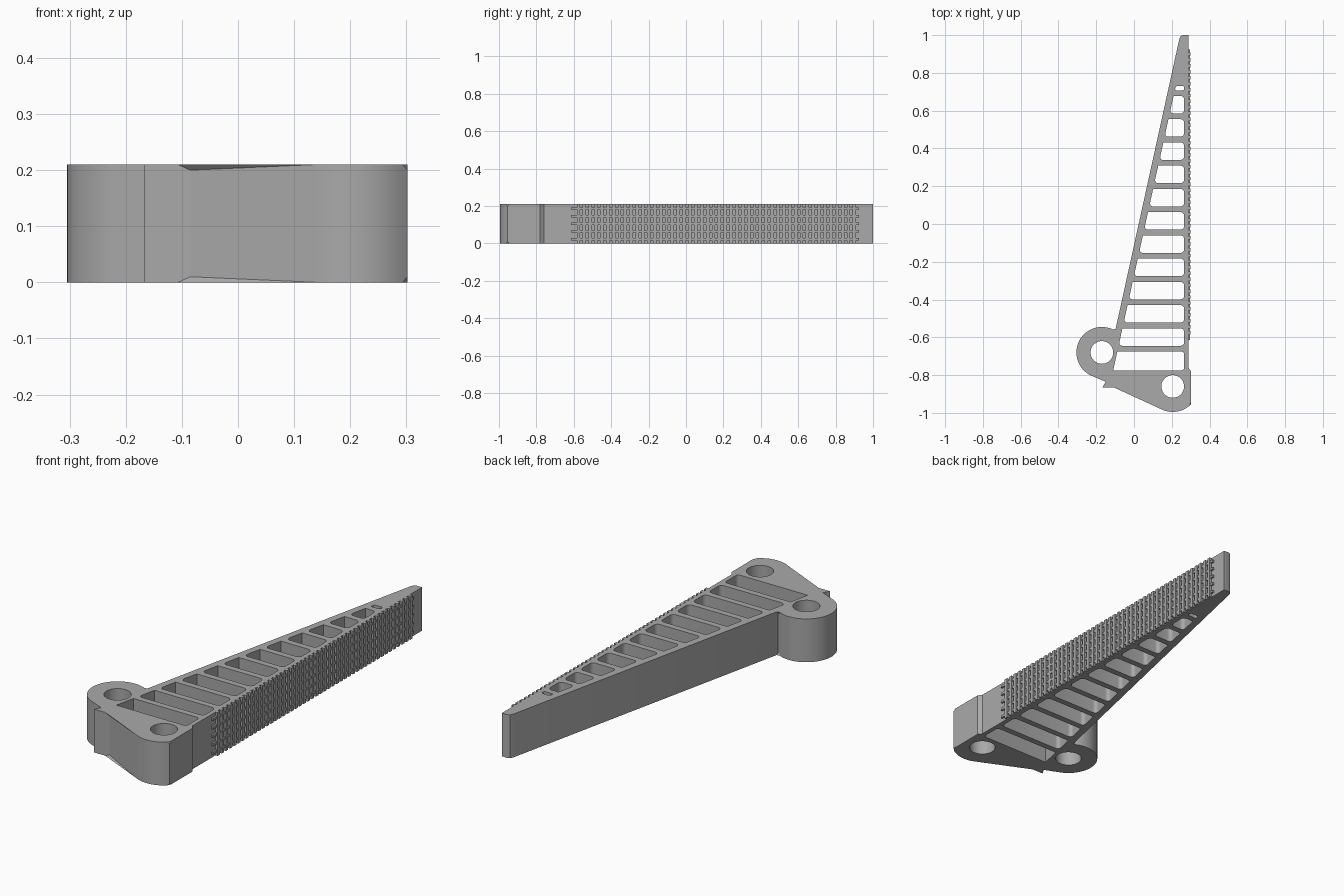
import bpy, bmesh, math

if "Cube" in bpy.data.objects:
    bpy.data.objects.remove(bpy.data.objects["Cube"])

HEIGHT = 0.21
PIVOT = (0.205, -0.86)      # front mounting eye
BOSS = (-0.17, -0.68)       # side mounting eye
R_OUT, R_HOLE = 0.135, 0.06

grey = bpy.data.materials.new("grey plastic")
grey.use_nodes = True
colour = (0.4, 0.4, 0.4, 1)
grey.diffuse_color = colour
grey.node_tree.nodes["Principled BSDF"].inputs["Base Color"].default_value = colour


def arc(centre, r, a0, a1, n):
    return [(centre[0] + r * math.cos(math.radians(a0 + (a1 - a0) * i / n)),
             centre[1] + r * math.sin(math.radians(a0 + (a1 - a0) * i / n)))
            for i in range(n + 1)]


def prism(bm, points, z0, z1):
    """Extrude a counter-clockwise outline; returns its bottom and top vertices."""
    low = [bm.verts.new((x, y, z0)) for x, y in points]
    high = [bm.verts.new((x, y, z1)) for x, y in points]
    bm.faces.new(low[::-1])
    bm.faces.new(high)
    for i in range(len(points)):
        j = (i + 1) % len(points)
        bm.faces.new((low[i], low[j], high[j], high[i]))
    return low, high


def box(bm, x0, x1, y0, y1, z0, z1):
    prism(bm, [(x0, y0), (x1, y0), (x1, y1), (x0, y1)], z0, z1)


def finish(bm, name):
    mesh = bpy.data.meshes.new(name)
    bmesh.ops.recalc_face_normals(bm, faces=bm.faces[:])
    bm.to_mesh(mesh)
    bm.free()
    obj = bpy.data.objects.new(name, mesh)
    bpy.context.collection.objects.link(obj)
    mesh.materials.append(grey)
    return obj


def wall_x(y):
    """Outer face of the slanted back wall."""
    return -0.10 + 0.34 * (y + 0.565) / 1.545


# Body outline: contact wall, tip, slanted wall, side boss, step, front eye
boss_arc = arc(BOSS, R_OUT, 58.5, 245, 36)
front_arc = arc(PIVOT, R_OUT, 242, 315.3, 16)
outline = ([(0.302, -0.78), (0.288, -0.76), (0.288, 1.0), (0.258, 1.0),
            (0.247, 0.995), (0.24, 0.98)] + boss_arc
           + [(-0.15, -0.835), (-0.167, -0.865), (-0.085, -0.865)]
           + front_arc[:-1] + [(0.302, front_arc[-1][1])])
bm = bmesh.new()
rings = prism(bm, outline, 0, HEIGHT)

# Chamfer the rims of the boss and of the front eye
boss_ids = range(6, 6 + len(boss_arc))
front_ids = range(len(outline) - len(front_arc) - 1, len(outline))
rim = []
for ring in rings:
    for ids in (boss_ids, front_ids):
        rim += [bm.edges.get((ring[a], ring[a + 1])) for a in list(ids)[:-1]]
bmesh.ops.bevel(bm, geom=rim, offset=0.01, segments=1, affect='EDGES')
body = finish(bm, "finger_body")

# Cutters: rounded pockets between the ribs, and the two eye holes
bm = bmesh.new()
PITCH, RIB, RIGHT = 0.123, 0.03, 0.266


def pocket(y0, y1, radius, sharp):
    left0, left1 = wall_x(y0) + 0.036, wall_x(y1) + 0.036
    low, high = prism(bm, [(left0, y0), (RIGHT, y0), (RIGHT, y1), (left1, y1)], -0.1, HEIGHT + 0.1)
    edges = [bm.edges.get((low[i], high[i])) for i in range(4) if i not in sharp]
    bmesh.ops.bevel(bm, geom=edges, offset=radius, segments=5, profile=0.5, affect='EDGES')


pocket(-0.775, -0.66 - RIB / 2, 0.015, (0, 3))
for i in range(11):
    y = -0.66 + i * PITCH
    pocket(y + RIB / 2, y + PITCH - RIB / 2, 0.02, (3,))
pocket(0.708, 0.73, 0.008, ())
for centre in (PIVOT, BOSS):
    prism(bm, arc(centre, R_HOLE, 0, 360, 40)[:-1], -0.1, HEIGHT + 0.1)
cutter = finish(bm, "pocket_cutter")
cutter.hide_render = True

cut = body.modifiers.new("pockets", 'BOOLEAN')
cut.operation = 'DIFFERENCE'
cut.solver = 'EXACT'
cut.object = cutter
bpy.context.view_layer.objects.active = body
body.select_set(True)
bpy.ops.object.modifier_apply(modifier="pockets")
bpy.data.objects.remove(cutter)
bpy.ops.object.shade_smooth_by_angle(angle=math.radians(25))

# Grip texture: upright teeth crossed by long strips
bm = bmesh.new()
TEETH = 48
for i in range(TEETH):
    y = -0.575 + 1.475 * i / (TEETH - 1)
    box(bm, 0.28, 0.300, y - 0.009, y + 0.009, 0, HEIGHT)
finish(bm, "grip_teeth")

bm = bmesh.new()
for i in range(5):
    z = HEIGHT / 2 + (i - 2) * 0.041
    box(bm, 0.28, 0.297, -0.615, 0.925, z - 0.006, z + 0.006)
finish(bm, "grip_strips")
